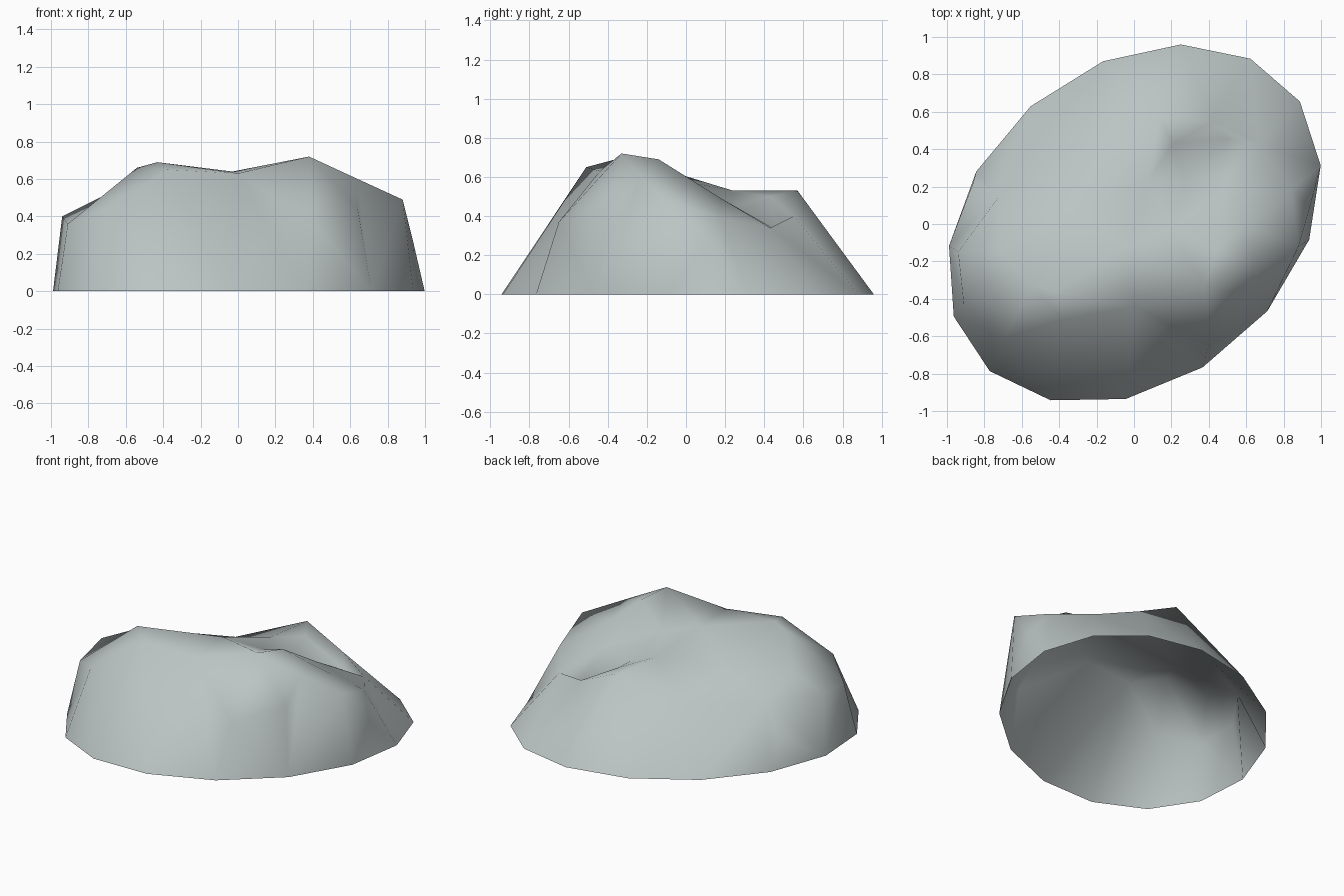
import bpy
import bmesh
from math import cos, sin, radians
from mathutils import Vector
from mathutils.geometry import delaunay_2d_cdt

cube = bpy.data.objects.get("Cube")
if cube:
    bpy.data.objects.remove(cube, do_unlink=True)


def make_material(name, colour):
    material = bpy.data.materials.new(name)
    material.use_nodes = True
    material.diffuse_color = colour
    material.node_tree.nodes["Principled BSDF"].inputs["Base Color"].default_value = colour
    return material


def ground_ring(sides=15, depth=0.96, skew=15.5, start=3.5):
    """Slanted oval footprint of the rock."""
    angles = [start + 360 * i / sides for i in range(sides)]
    return [Vector((cos(radians(a)), depth * sin(radians(a + skew)), 0)) for a in angles]


# Landmarks on the rock surface, grouped by feature
left_shoulder = [(-.94, -.15, .40), (-.91, -.43, .36), (-.70, -.61, .44),
                 (-.72, -.14, .51), (-.72, .15, .40), (-.86, .22, .22)]
left_summit = [(-.54, -.33, .66), (-.43, -.36, .69), (-.38, -.51, .65)]
front_brow = [(0, -.44, .63), (.40, -.65, .37)]
right_summit = [(.38, -.33, .72), (.44, -.14, .69), (.59, 0, .56), (.64, -.23, .60)]
right_shoulder = [(.64, -.39, .44), (.88, -.12, .49), (.94, .09, .25), (.84, .18, .39)]
east_bank = [(.48, .18, .49), (.67, .43, .34)]
gully = [(.20, -.02, .58), (.27, .22, .45), (.50, .46, .33)]
west_bank = [(-.03, -.12, .64), (.08, .24, .53), (.21, .43, .50),
             (.13, .57, .53), (.42, .55, .40)]
back_slope = [(-.32, .05, .50), (-.30, .40, .37)]

points = ground_ring()
for feature in (left_shoulder, left_summit, front_brow, right_summit,
                right_shoulder, east_bank, gully, west_bank, back_slope):
    points += [Vector(p) for p in feature]

# Drape one open-bottomed skin over the landmarks
faces = delaunay_2d_cdt([p.xy for p in points], [], [], 0, 1e-5)[2]
bm = bmesh.new()
verts = [bm.verts.new(p) for p in points]
for face in faces:
    bm.faces.new([verts[i] for i in face])
bmesh.ops.recalc_face_normals(bm, faces=bm.faces)
if sum(f.normal.z for f in bm.faces) < 0:
    bmesh.ops.reverse_faces(bm, faces=bm.faces)
for face in bm.faces:
    face.smooth = True

mesh = bpy.data.meshes.new("rock")
bm.to_mesh(mesh)
bm.free()
mesh.materials.append(make_material("stone grey", (0.50, 0.55, 0.55, 1)))
rock = bpy.data.objects.new("rock", mesh)
bpy.context.collection.objects.link(rock)
